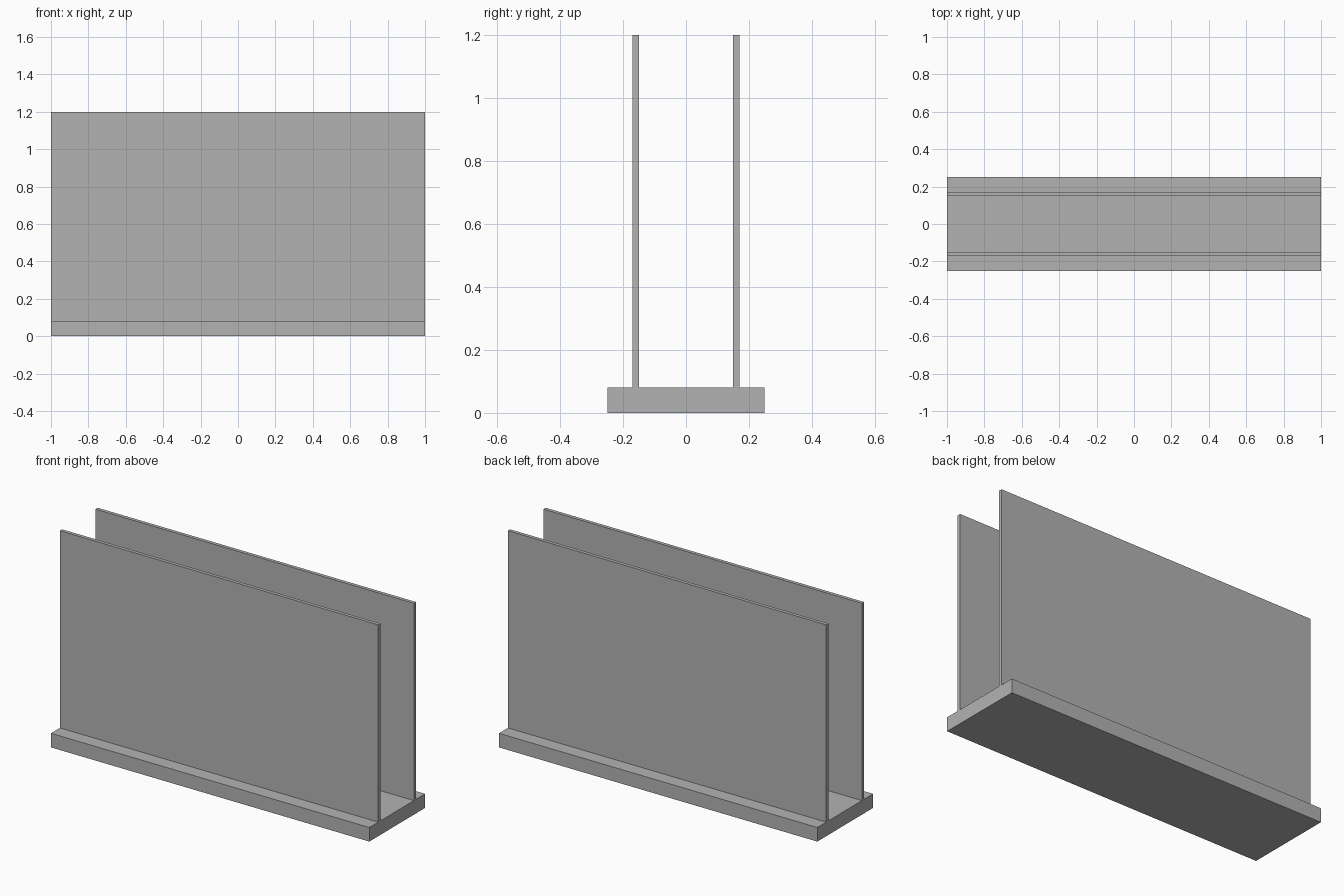
import bpy
import bmesh

cube = bpy.data.objects.get("Cube")
if cube:
    bpy.data.objects.remove(cube, do_unlink=True)

LENGTH = 2.0
BASE_HALF, BASE_TOP = 0.25, 0.08
WALL_IN, WALL_OUT, WALL_TOP = 0.15, 0.17, 1.2

# Plain grey material
grey = bpy.data.materials.new("plain_grey")
grey.use_nodes = True
colour = (0.45, 0.45, 0.45, 1.0)
grey.diffuse_color = colour
grey.node_tree.nodes["Principled BSDF"].inputs["Base Color"].default_value = colour

# Half of the cross-section (y, z): base edge, then one thin wall
half = [
    (BASE_HALF, 0), (BASE_HALF, BASE_TOP),
    (WALL_OUT, BASE_TOP), (WALL_OUT, WALL_TOP),
    (WALL_IN, WALL_TOP), (WALL_IN, BASE_TOP),
]
profile = half + [(-y, z) for y, z in reversed(half)]

# Extrude the mirrored cross-section along the length
bm = bmesh.new()
end = bm.faces.new([bm.verts.new((-LENGTH / 2, y, z)) for y, z in profile])
extruded = bmesh.ops.extrude_face_region(bm, geom=[end], use_keep_orig=True)
moved = [v for v in extruded["geom"] if isinstance(v, bmesh.types.BMVert)]
bmesh.ops.translate(bm, verts=moved, vec=(LENGTH, 0, 0))
bmesh.ops.recalc_face_normals(bm, faces=bm.faces)

mesh = bpy.data.meshes.new("base_with_twin_walls")
bm.to_mesh(mesh)
bm.free()
mesh.materials.append(grey)
bpy.context.collection.objects.link(bpy.data.objects.new("base_with_twin_walls", mesh))
